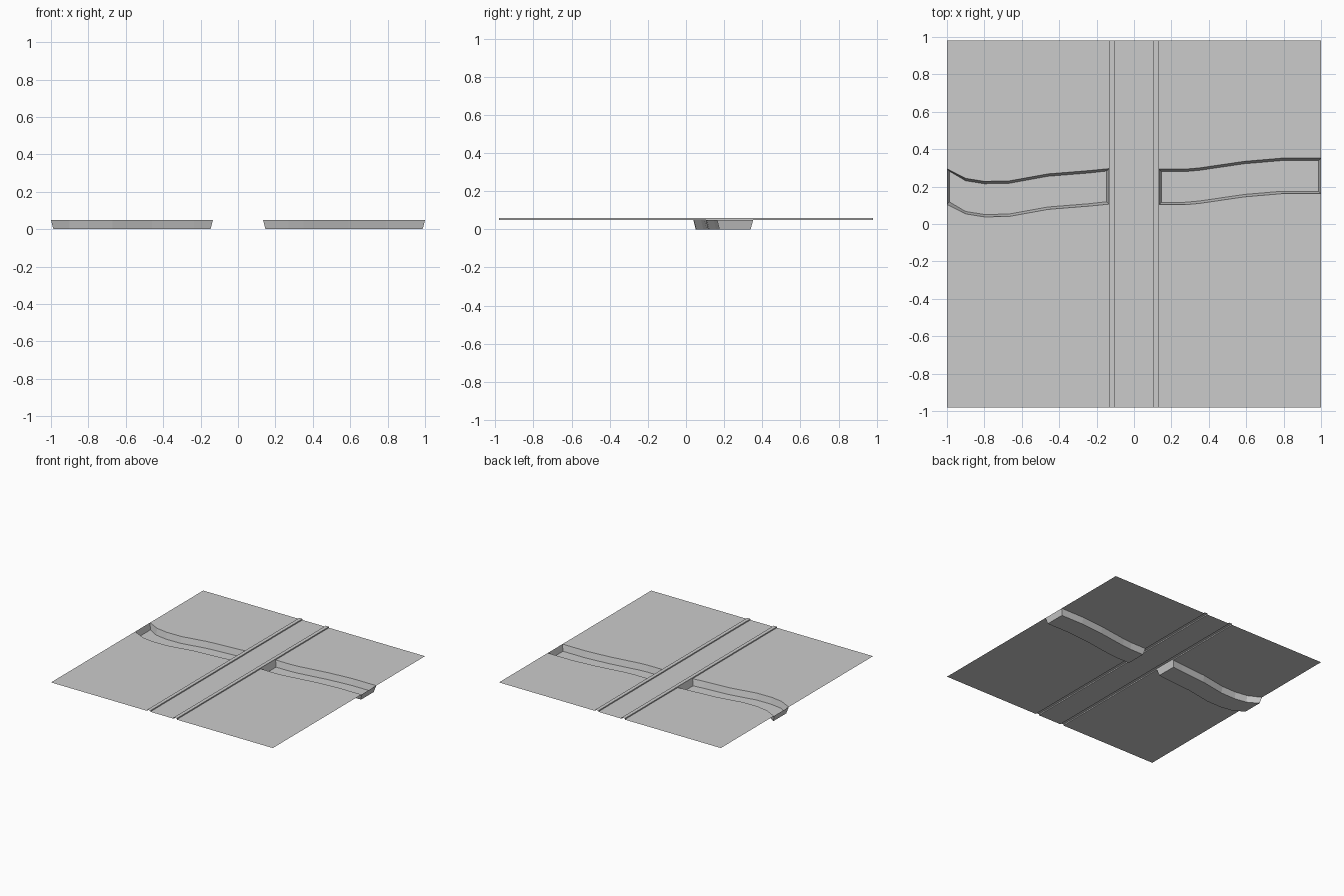
import bpy

cube = bpy.data.objects.get("Cube")
if cube:
    bpy.data.objects.remove(cube, do_unlink=True)

GROUND = 0.05      # height of the ground surface
KERB_TOP = 0.059
HALF_Y = 0.98
ROAD = 0.134       # half width of the road including kerbs
WIDTH = 0.19       # channel width at ground level
SLOPE = 0.013      # horizontal run of the channel banks

grey = bpy.data.materials.new("light_grey")
grey.use_nodes = True
colour = (0.6, 0.6, 0.6, 1)
grey.diffuse_color = colour
grey.node_tree.nodes["Principled BSDF"].inputs["Base Color"].default_value = colour


def add_mesh(name, verts, faces):
    mesh = bpy.data.meshes.new(name)
    mesh.from_pydata(verts, [], faces)
    mesh.materials.append(grey)
    obj = bpy.data.objects.new(name, mesh)
    bpy.context.collection.objects.link(obj)
    return obj


def loft(rows):
    """Quads between neighbouring rows of equal length."""
    n = len(rows[0])
    verts = [p for row in rows for p in row]
    faces = [(a * n + i, (a + 1) * n + i, (a + 1) * n + i + 1, a * n + i + 1)
             for a in range(len(rows) - 1) for i in range(n - 1)]
    return verts, faces


def field_with_channel(name, bank):
    """Ground with a sunken channel following the north bank line."""
    rows = []
    last = len(bank) - 1
    for i, (x, y) in enumerate(bank):
        inset = SLOPE if i == 0 else -SLOPE if i == last else 0
        rows.append([
            (x, -HALF_Y, GROUND),
            (x, y - WIDTH, GROUND),
            (x + inset, y - WIDTH + SLOPE, 0),
            (x + inset, y - SLOPE, 0),
            (x, y, GROUND),
            (x, HALF_Y, GROUND),
        ])
    verts, faces = loft(rows)
    # sloping end walls of the channel
    end = last * 6
    faces += [(1, 2, 3, 4), (end + 4, end + 3, end + 2, end + 1)]
    return add_mesh(name, verts, faces)


field_with_channel("right_field", [
    (-1, 0.295), (-0.9, 0.244), (-0.8, 0.228), (-0.67, 0.23),
    (-0.46, 0.268), (-0.235, 0.286), (-ROAD, 0.296)])
field_with_channel("left_field", [
    (ROAD, 0.293), (0.27, 0.293), (0.35, 0.3),
    (0.59, 0.335), (0.79, 0.352), (1, 0.352)])

# road surface with a raised kerb on each side
half = [(0.105, GROUND), (0.105, KERB_TOP), (ROAD, KERB_TOP), (ROAD, GROUND)]
profile = [(-x, z) for x, z in reversed(half)] + half
add_mesh("road_with_kerbs", *loft(
    [[(x, y, z) for y in (-HALF_Y, HALF_Y)] for x, z in profile]))

# consistent upward normals
for name in ("right_field", "left_field", "road_with_kerbs"):
    mesh = bpy.data.objects[name].data
    if mesh.polygons[0].normal.z < 0 or mesh.polygons[0].normal.x > 0.5:
        mesh.flip_normals()
    mesh.update()
